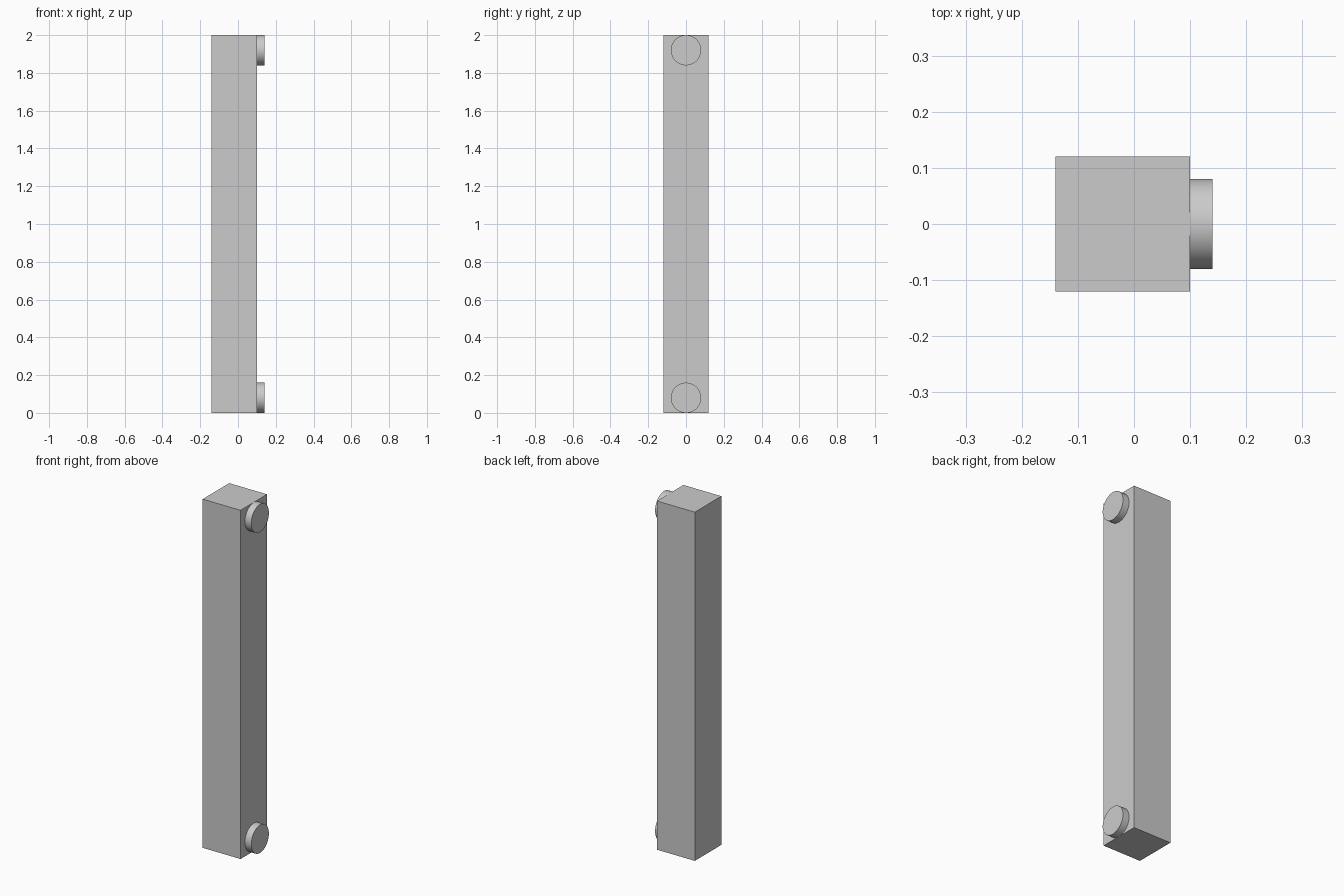
import bpy
import math

cube = bpy.data.objects.get("Cube")
if cube:
    bpy.data.objects.remove(cube, do_unlink=True)

LENGTH = 2.0
WIDTH = 0.24
PAD_RADIUS = 0.08
PAD_DEPTH = 0.04
FACE_X = 0.10  # side of the bar that carries the pads

# Single grey finish
grey = bpy.data.materials.new("light grey")
grey.use_nodes = True
colour = (0.6, 0.6, 0.6, 1)
grey.diffuse_color = colour
grey.node_tree.nodes["Principled BSDF"].inputs["Base Color"].default_value = colour

# Square bar
bpy.ops.mesh.primitive_cube_add(size=1, location=(FACE_X - WIDTH / 2, 0, LENGTH / 2))
bar = bpy.context.object
bar.name = "square_bar"
bar.scale = (WIDTH, WIDTH, LENGTH)
bpy.ops.object.transform_apply(location=False, rotation=False, scale=True)
bar.data.materials.append(grey)


# Round pad lying flat against the side of the bar
def add_pad(name, z):
    bpy.ops.mesh.primitive_cylinder_add(
        vertices=64, radius=PAD_RADIUS, depth=PAD_DEPTH,
        location=(FACE_X + PAD_DEPTH / 2, 0, z), rotation=(0, math.pi / 2, 0))
    pad = bpy.context.object
    pad.name = name
    pad.data.materials.append(grey)
    bpy.ops.object.shade_smooth_by_angle(angle=math.radians(30))


add_pad("lower_round_pad", PAD_RADIUS)
add_pad("upper_round_pad", LENGTH - PAD_RADIUS)
